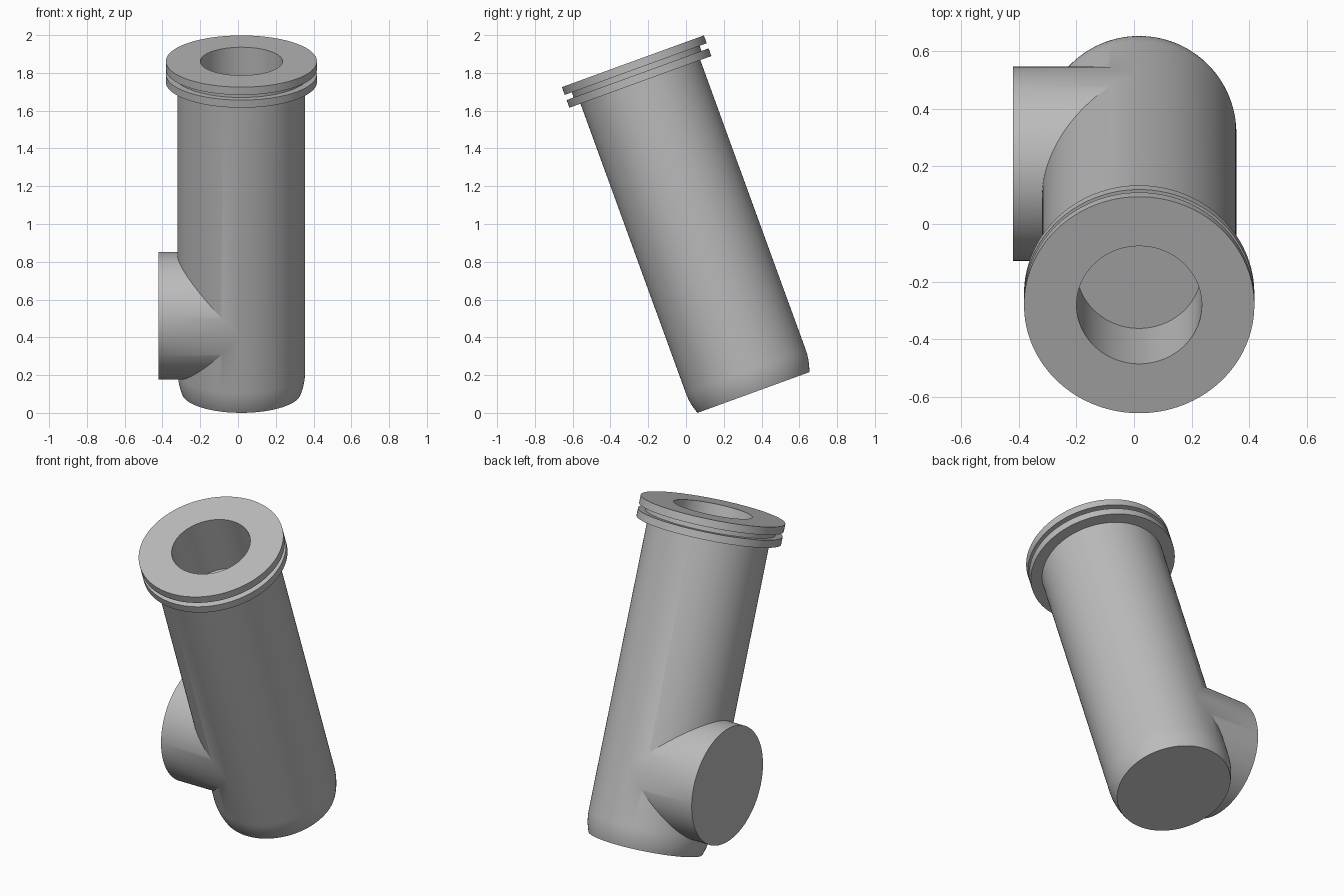
import bpy, bmesh, math
from mathutils import Matrix, Vector

cube = bpy.data.objects.get("Cube")
if cube:
    bpy.data.objects.remove(cube, do_unlink=True)

# Main sizes
R = 0.3375          # tube radius
FLANGE = 0.4        # flange radius
GROOVE = 0.36       # groove radius
BORE = 0.2175       # bore radius
LENGTH = 1.866      # along the tube axis
BASE_R = 0.315      # flat base radius
BRANCH_AT = 0.432   # branch height along the axis
SEGMENTS = 128

# Leaning frame whose origin is the middle of the base
frame = Matrix.Translation((0.018, 0.357, 0.108)) @ Matrix.Rotation(math.radians(20), 4, "X")

grey = bpy.data.materials.new("plain grey")
grey.use_nodes = True
colour = (0.5, 0.5, 0.5, 1)
grey.diffuse_color = colour
grey.node_tree.nodes["Principled BSDF"].inputs["Base Color"].default_value = colour


def lathe(name, profile, matrix):
    """Spin a radius/height profile about z; ends of the profile lie on the axis."""
    bm = bmesh.new()
    verts = [bm.verts.new((r, 0, z)) for r, z in profile]
    edges = [bm.edges.new(pair) for pair in zip(verts, verts[1:])]
    bmesh.ops.spin(bm, geom=verts + edges, cent=(0, 0, 0), axis=(0, 0, 1),
                   angle=math.tau, steps=SEGMENTS, use_merge=True)
    bmesh.ops.remove_doubles(bm, verts=bm.verts, dist=0.00001)
    bmesh.ops.recalc_face_normals(bm, faces=bm.faces)
    bm.transform(matrix)
    mesh = bpy.data.meshes.new(name)
    bm.to_mesh(mesh)
    bm.free()
    mesh.materials.append(grey)
    obj = bpy.data.objects.new(name, mesh)
    bpy.context.collection.objects.link(obj)
    return obj


# Tube with truncated round base, grooved flange and blind bore
shoulder = math.sqrt(R * R - BASE_R * BASE_R)
profile = [(0, 0)]
for i in range(9):
    z = shoulder * i / 8
    profile.append((math.sqrt(R * R - (shoulder - z) ** 2), z))
for radius, low, high in ((R, None, 0.116), (FLANGE, 0.116, 0.073),
                          (GROOVE, 0.073, 0.044), (FLANGE, 0.044, 0),
                          (BORE, 0, 0.36)):
    if low is not None:
        profile.append((radius, LENGTH - low))
    profile.append((radius, LENGTH - high))
profile.append((0, LENGTH - 0.36))
tube = lathe("flanged_tube", profile, frame)

# Closed side branch, square to the tube
turn = Matrix.Translation((0, 0, BRANCH_AT)) @ Matrix.Rotation(-math.pi / 2, 4, "Y")
branch_r = R - 0.0005
branch = lathe("side_branch", [(0, 0), (branch_r, 0), (branch_r, 0.438), (0, 0.438)],
               frame @ turn)

# Fuse the branch into the tube
union = tube.modifiers.new("join branch", "BOOLEAN")
union.operation = "UNION"
union.solver = "EXACT"
union.object = branch
bpy.ops.object.select_all(action="DESELECT")
tube.select_set(True)
bpy.context.view_layer.objects.active = tube
bpy.ops.object.modifier_apply(modifier=union.name)
bpy.data.objects.remove(branch, do_unlink=True)
bpy.ops.object.shade_smooth_by_angle(angle=math.radians(25))
